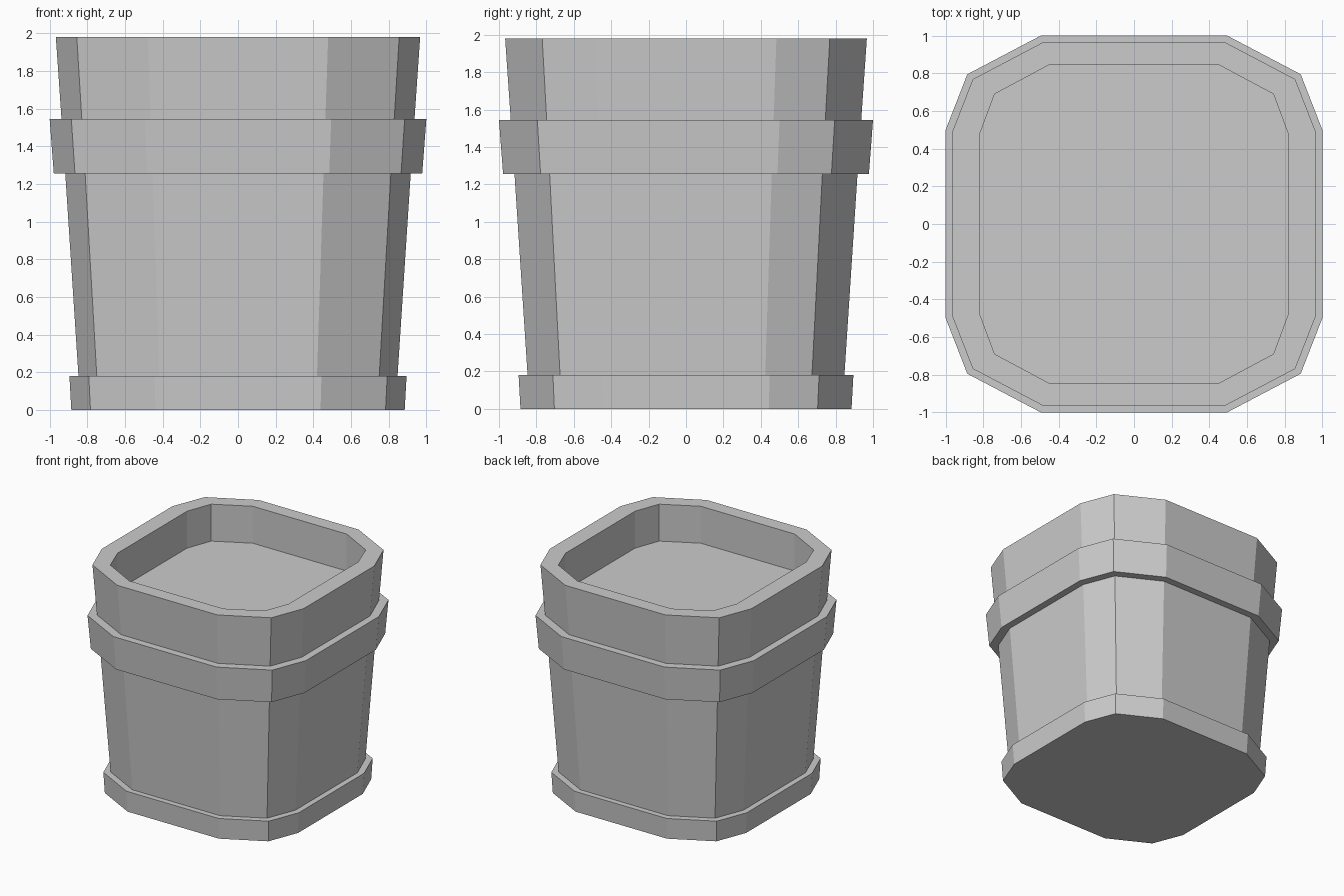
import bpy, bmesh

if "Cube" in bpy.data.objects:
    bpy.data.objects.remove(bpy.data.objects["Cube"])

OUTER = [(1.0, 0.5), (0.885, 0.795), (0.495, 1.0)]
INNER = [(0.82, 0.475), (0.74, 0.69), (0.45, 0.845)]


def outline(quarter, s=1.0):
    """Mirror a quarter outline into a full counter-clockwise 12-sided ring."""
    q = [(x * s, y * s) for x, y in quarter]
    return (q + [(-x, y) for x, y in reversed(q)]
            + [(-x, -y) for x, y in q] + [(x, -y) for x, y in reversed(q)])


def loft(name, rings, cap_first=False, cap_last=False):
    """Skin a stack of (outline, z) rings into a flat-shaded mesh object."""
    bm = bmesh.new()
    loops = [[bm.verts.new((x, y, z)) for x, y in pts] for pts, z in rings]
    for a, b in zip(loops, loops[1:]):
        n = len(a)
        for i in range(n):
            j = (i + 1) % n
            bm.faces.new((a[i], a[j], b[j], b[i]))
    if cap_first:
        bm.faces.new(loops[0][::-1])
    if cap_last:
        bm.faces.new(loops[-1])
    mesh = bpy.data.meshes.new(name)
    bm.to_mesh(mesh)
    bm.free()
    obj = bpy.data.objects.new(name, mesh)
    bpy.context.collection.objects.link(obj)
    return obj


# Pot wall: base band, tapered body, raised hoop, rim (scale, height)
profile = [(0.885, 0.0), (0.895, 0.18), (0.847, 0.18), (0.917, 1.255),
           (0.978, 1.255), (1.0, 1.545), (0.937, 1.545), (0.967, 1.98)]
rings = [(outline(OUTER, s), z) for s, z in profile]

# Inside of the rim drops straight down to the fill level
FILL = 1.66
rings += [(outline(INNER), 1.98), (outline(INNER), FILL)]
loft("pot", rings, cap_first=True)

# Flat fill surface inside the pot
loft("soil", [(outline(INNER), FILL)], cap_last=True)
